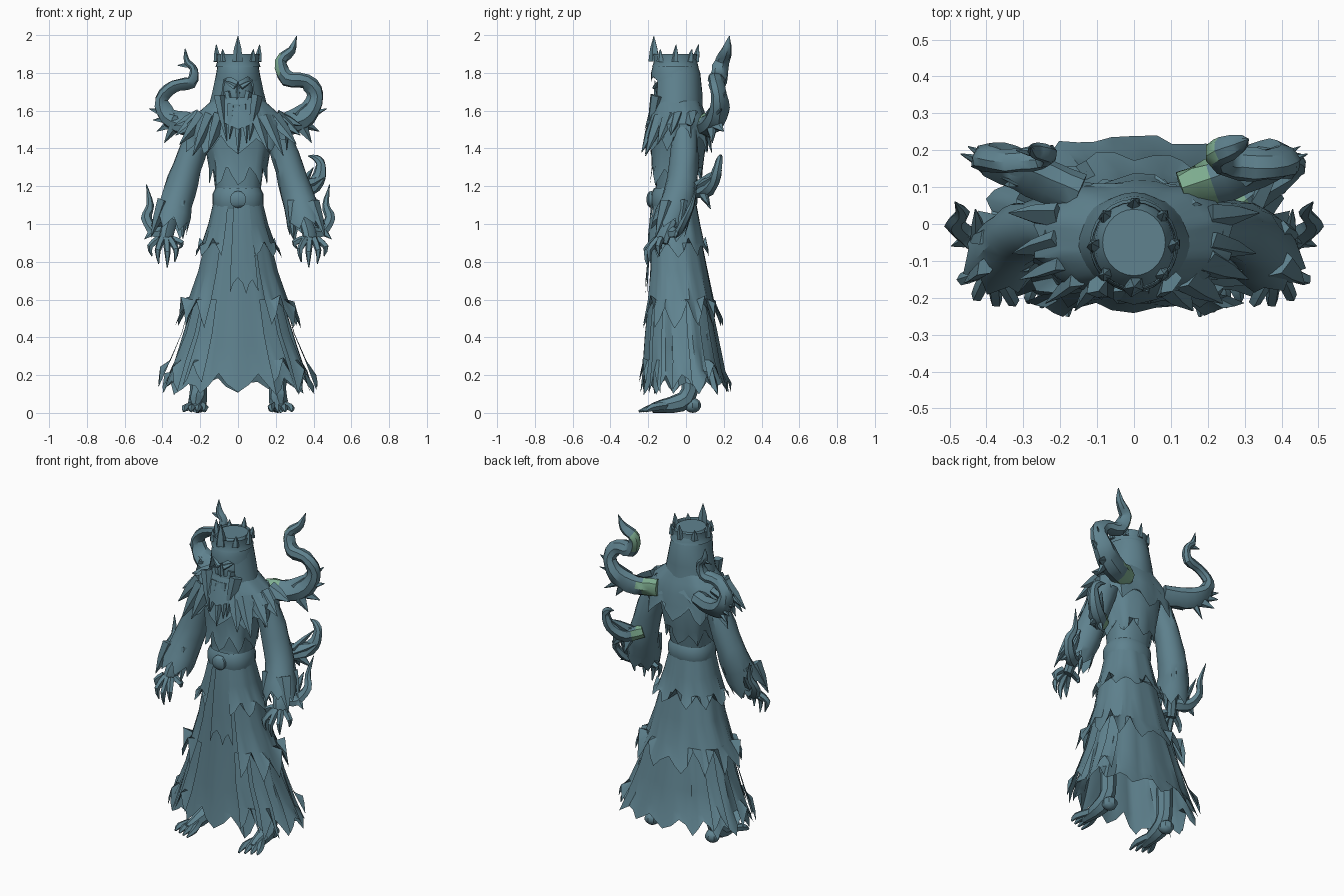
import bpy, bmesh, math, random
from mathutils import Vector

random.seed(7)

def material(name, rgb):
    m = bpy.data.materials.new(name)
    m.diffuse_color = (*rgb, 1)
    return m

TEAL = material("teal_cloth", (0.115, 0.225, 0.275))
GREEN = material("pale_green", (0.21, 0.42, 0.28))

def finish(name, bm, angle=35, green=None):
    """Turn a bmesh into an object; faces whose centre passes `green` get the second colour."""
    bmesh.ops.recalc_face_normals(bm, faces=bm.faces)
    if green:
        for f in bm.faces:
            f.material_index = int(green(f.calc_center_median()))
    me = bpy.data.meshes.new(name)
    bm.to_mesh(me)
    bm.free()
    ob = bpy.data.objects.new(name, me)
    me.materials.append(TEAL)
    me.materials.append(GREEN)
    bpy.context.collection.objects.link(ob)
    bpy.ops.object.select_all(action='DESELECT')
    ob.select_set(True)
    bpy.context.view_layer.objects.active = ob
    bpy.ops.object.shade_smooth_by_angle(angle=math.radians(angle))
    return ob

def bridge(bm, rows, closed):
    n = len(rows[0])
    for a, b in zip(rows, rows[1:]):
        for j in range(n if closed else n - 1):
            k = (j + 1) % n
            bm.faces.new((a[j], a[k], b[k], b[j]))

def cloth(name, rows, n=40, a0=0, a1=360, tooth=0.0, fold=0.0, power=0.85, cap=False, step=4):
    """Draped sheet. rows = (z, half width, front y, back y), angle 0 = front; ragged hem of depth tooth."""
    bm = bmesh.new()
    closed = a1 - a0 == 360
    cols = n if closed else n + 1
    phase = [random.uniform(-1, 1) for _ in range(cols)]
    depth = [random.uniform(0.5, 1) for _ in range(cols)]
    rings = []
    for i, (z, rx, yf, yb) in enumerate(rows):
        t = i / (len(rows) - 1)
        ring = []
        for j in range(cols):
            a = math.radians(a0 + (a1 - a0) * j / n)
            s, c = math.sin(a), math.cos(a)
            s = math.copysign(abs(s) ** power, s)
            c = math.copysign(abs(c) ** power, c)
            k = 1 + fold * t * (phase[j] * 0.6 + 0.6 * math.cos(j * math.pi / 2))
            zz = z
            if tooth and i == len(rows) - 1:
                up = (0, 0.45, 1, 0.55)[j % 4] if step == 4 else (j % 2)
                zz += tooth * (up * depth[j] + 0.35 * (1 - depth[j - j % step]))
            ring.append(bm.verts.new((rx * k * s, (yf + yb) / 2 - (yb - yf) / 2 * k * c, zz)))
        rings.append(ring)
    bridge(bm, rings, closed)
    if cap:
        bm.faces.new(rings[0])
    return finish(name, bm)

def tube(name, pts, sides=7, sub=3, flat=1.0, jag=0.0, rough=0.0, green=None):
    """Tapered limb or wisp through points (x, y, z, radius)."""
    P = [Vector(p) for p in pts]
    P = [P[0] * 2 - P[1]] + P + [P[-1] * 2 - P[-2]]
    path = []
    for i in range(1, len(P) - 2):
        for s in range(sub):
            t = s / sub
            a, b, c, d = P[i - 1:i + 3]
            path.append(0.5 * (2 * b + (c - a) * t + (2 * a - 5 * b + 4 * c - d) * t * t
                               + (3 * b - a - 3 * c + d) * t ** 3))
    path.append(P[-2])
    bm = bmesh.new()
    u, rings = None, []
    for i, p in enumerate(path):
        t = (path[min(i + 1, len(path) - 1)] - path[max(i - 1, 0)]).xyz.normalized()
        u = t.orthogonal() if u is None else u - t * u.dot(t)
        u.normalize()
        v = t.cross(u)
        ring = []
        for j in range(sides):
            a = math.tau * j / sides
            r = max(p.w, 0.001) * (1 + random.uniform(-rough, rough))
            q = p.xyz + u * math.cos(a) * r + v * math.sin(a) * r * flat
            if jag and i == len(path) - 1:
                q += t * jag * (1 if j % 2 else -0.6) * random.uniform(0.5, 1)
            ring.append(bm.verts.new(q))
        rings.append(ring)
    bridge(bm, rings, True)
    bm.faces.new(rings[0])
    if not jag:
        bm.faces.new(rings[-1])
    return finish(name, bm, green=green)

def spike(name, base, tip, r, flat=0.6):
    mid = [(a + b) / 2 for a, b in zip(base, tip)]
    return tube(name, [(*base, r), (*mid, r * 0.7), (*tip, 0.002)], sides=5, sub=1, flat=flat)

def ball(name, loc, size, seg=10):
    bm = bmesh.new()
    bmesh.ops.create_uvsphere(bm, u_segments=seg, v_segments=7, radius=1)
    for v in bm.verts:
        v.co = Vector(loc) + v.co * Vector(size)
    return finish(name, bm)

# Skirt: long inner robe and two ragged overlays, open at the front
cloth("inner_robe", [(1.2, .115, -.16, .04), (1.0, .14, -.175, .06), (.8, .185, -.185, .09), (.55, .25, -.2, .14),
                     (.35, .31, -.215, .18), (.22, .35, -.225, .205), (.09, .395, -.235, .235)], 56, tooth=.11, fold=.07)
cloth("lower_skirt", [(.9, .175, -.195, .085), (.75, .21, -.2, .115), (.6, .26, -.215, .145), (.44, .325, -.24, .19)],
      44, 28, 332, .16, .07)
cloth("upper_skirt", [(1.16, .12, -.17, .045), (1.0, .155, -.19, .075), (.9, .185, -.2, .095), (.82, .215, -.21, .115)],
      36, 20, 340, .11, .07)
cloth("front_panel", [(1.1, .13, -.185, .05), (.95, .16, -.2, .08), (.8, .2, -.205, .1), (.63, .23, -.215, .12)],
      8, -8, 24, .13, .02)
for s in (-1, 1):
    for a, zb in ((32, .14), (55, .1), (88, .12), (125, .15)):
        a0, a1 = sorted((s * (a - 9), s * (a + 9)))
        cloth("hanging_strip", [(.6, .25, -.21, .15), (.42, .3, -.23, .18), (.28, .36, -.24, .21),
                                (zb, .42, -.265, .25)], 4, a0, a1, .14, .02)

# Torso, belt and mantle
cloth("torso", [(1.62, .12, -.15, .07), (1.54, .2, -.16, .09), (1.44, .18, -.17, .09), (1.3, .135, -.16, .07),
                (1.14, .115, -.16, .04)], 20, cap=True)
cloth("belt", [(1.19, .12, -.17, .045), (1.16, .135, -.185, .06), (1.11, .135, -.185, .06), (1.08, .13, -.175, .05)], 20)
ball("belt_buckle", (0, -.185, 1.13), (.05, .025, .045), 6)
cloth("vest", [(1.52, .195, -.18, .1), (1.4, .17, -.185, .1), (1.3, .15, -.18, .085), (1.2, .145, -.19, .075)],
      32, tooth=.11, fold=.08)
cloth("mantle", [(1.67, .12, -.165, .07), (1.6, .2, -.175, .095), (1.53, .27, -.185, .115), (1.46, .27, -.19, .12),
                 (1.37, .265, -.205, .13)], 40, tooth=.12, fold=.08)
cloth("collar", [(1.66, .13, -.17, .07), (1.6, .17, -.19, .09), (1.5, .22, -.21, .12)], 28, tooth=.09, fold=.08)

# Hood with open front, face and beard
cloth("hood", [(1.86, .1, -.165, .055), (1.8, .115, -.175, .075), (1.7, .135, -.18, .085), (1.62, .155, -.185, .085),
               (1.53, .17, -.19, .1)], 24, 38, 322, .04, .02, 1.0)
cloth("hood_crest", [(1.9, .085, -.14, .04), (1.86, .105, -.17, .06), (1.8, .115, -.185, .07), (1.75, .12, -.185, .075)],
      28, tooth=.03, power=1.0, cap=True)
ball("head", (0, -.075, 1.69), (.085, .085, .13))
spike("nose", (0, -.15, 1.64), (0, -.165, 1.76), .02)
for s in (-1, 1):
    spike("brow", (s * .015, -.165, 1.725), (s * .075, -.145, 1.76), .018)
    spike("cheek_bone", (s * .055, -.14, 1.7), (s * .03, -.17, 1.56), .025)
    spike("lappet", (s * .1, -.16, 1.68), (s * .06, -.2, 1.44), .04, .5)
for x, z in ((-.045, 1.45), (0, 1.37), (.045, 1.43)):
    spike("beard_lock", (x * .7, -.16, 1.63), (x, -.215, z), .035)

# Crown: band and tall points
cloth("crown_band", [(1.9, .115, -.175, .06), (1.86, .11, -.17, .055), (1.83, .12, -.18, .068)], 24, power=1.0)
for i in range(8):
    a = math.tau * i / 8
    x, y = math.sin(a), -math.cos(a)
    top = 1.995 if i == 0 else (1.95 if i % 2 == 0 else 1.925)
    spike("crown_point", (x * .108, -.058 + y * .11, 1.86), (x * .115, -.052 + y * .118, top),
          .034 if i == 0 else .023, 0.8)

for s in (-1, 1):
    # Sleeve with ragged cuff
    tube("sleeve", [(s * .18, -.01, 1.53, .07), (s * .25, -.01, 1.36, .075), (s * .31, -.03, 1.17, .085),
                    (s * .36, -.09, .99, .098)], 14, 3, 1.0, .055, .05)
    for dx, dy, z in ((-.05, .09, 1.03), (.06, .05, .96), (-.06, -.06, .92), (.07, -.07, .93)):
        spike("cuff_shred", (s * (.34 + dx * .8), -.06 + dy * .7, 1.12), (s * (.37 + dx * 1.3), -.09 + dy, z), .045, .5)
    # Clawed hand
    tube("palm", [(s * .355, -.08, 1.02, .04), (s * .375, -.11, .96, .045), (s * .385, -.13, .9, .04)], 8, 2, .7)
    for x, y, z in ((.335, -.2, .8), (.375, -.2, .77), (.42, -.185, .79), (.455, -.14, .83), (.31, -.13, .87)):
        tube("finger", [(s * (.385 + (x - .385) * .5), -.13 + (y + .13) * .3, .92, .02),
                        (s * (.385 + (x - .385) * 1.15), y - .01, (z + .93) / 2, .017), (s * x, y, z, .003)], 5, 2)
    # Cuff wisps
    tube("cuff_wisp", [(s * .38, -.08, .96, .04), (s * .44, -.04, .96, .035), (s * .485, 0, 1.03, .028),
                       (s * .465, .03, 1.1, .02), (s * .485, .06, 1.21, .002)], 6, 3, .7, rough=.12)
    spike("cuff_barb", (s * .43, -.04, .98), (s * .495, -.06, .92), .03)
    spike("cuff_barb_high", (s * .42, -.04, 1.0), (s * .43, .04, 1.1), .03)
    # Shoulder feathers
    for x, y, z in ((.33, -.08, 1.47), (.31, -.15, 1.42), (.24, -.215, 1.36), (.34, .03, 1.52), (.16, -.235, 1.38)):
        spike("shoulder_shred", (s * x * .6, y * .65, 1.57), (s * x, y, z), .05, .5)
    for x, y, z in ((.43, .2, 1.49), (.47, .19, 1.61), (.39, .14, 1.43), (.45, .21, 1.7 if s > 0 else 1.55)):
        spike("wisp_barb", (s * .31, .13, 1.56), (s * x, y, z), .045, .6)
    # Foot with toes
    tube("foot", [(s * .21, .02, .3, .05), (s * .21, .02, .12, .045), (s * .215, -.03, .055, .05),
                  (s * .22, -.13, .035, .035), (s * .225, -.18, .025, .025)], 8, 2)
    ball("heel", (s * .21, .035, .04), (.045, .045, .04), 8)
    for k in range(4):
        x = .175 + k * .035
        tube("toe", [(s * (.2 + k * .012), -.1, .04, .022), (s * x, -.18, .028, .02),
                     (s * (x + .005), -.25 + .012 * k, .008, .006)], 5, 2)

# Curling shoulder wisps
tube("right_shoulder_wisp", [(.13, .09, 1.53, .06), (.25, .13, 1.53, .07), (.36, .17, 1.58, .065), (.41, .175, 1.68, .05),
                             (.36, .16, 1.755, .047), (.26, .17, 1.77, .05), (.225, .19, 1.86, .04),
                             (.285, .215, 1.92, .028), (.31, .23, 1.995, .002)], 8, 3, .8, rough=.1,
     green=lambda c: c.x < .215)
tube("left_shoulder_wisp", [(-.15, .08, 1.53, .06), (-.27, .13, 1.53, .065), (-.37, .17, 1.57, .055), (-.405, .18, 1.66, .04),
                            (-.34, .17, 1.73, .036), (-.25, .18, 1.75, .036), (-.235, .19, 1.82, .025),
                            (-.27, .2, 1.86, .022), (-.28, .21, 1.93, .002)], 8, 3, .8, rough=.1)
spike("left_wisp_tip", (-.25, .19, 1.84), (-.32, .2, 1.84), .02)

# Elbow wisps on the right arm only
tube("elbow_wisp", [(.27, .04, 1.2, .05), (.35, .1, 1.18, .05), (.42, .15, 1.23, .04), (.44, .17, 1.31, .028),
                    (.41, .18, 1.35, .018), (.37, .19, 1.36, .002)], 7, 3, .8, rough=.12, green=lambda c: c.x < .3 and c.y > .03)
for p in ((.46, .14, 1.25), (.43, .12, 1.1), (.4, .19, 1.3), (.34, .13, 1.08)):
    spike("elbow_barb", (.33, .07, 1.2), p, .04)
